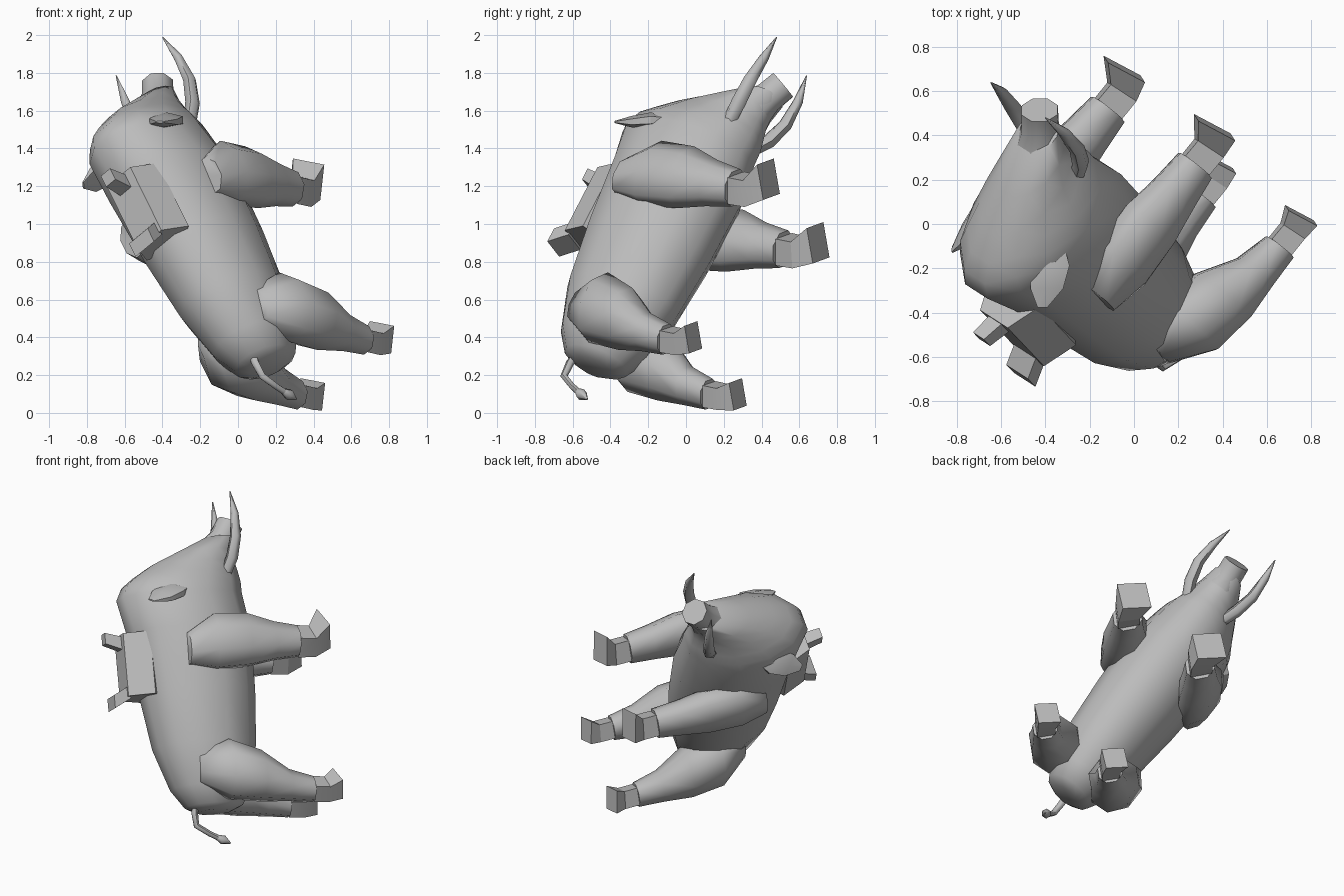
import bpy, bmesh, math
from mathutils import Vector, Matrix

cube = bpy.data.objects.get("Cube")
if cube:
    bpy.data.objects.remove(cube)

grey = bpy.data.materials.new("plain grey")
grey.use_nodes = True
COLOUR = (0.5, 0.5, 0.5, 1)
grey.diffuse_color = COLOUR
grey.node_tree.nodes["Principled BSDF"].inputs["Base Color"].default_value = COLOUR

# Animal frame: x sideways, y forward, z up its back; posed by one tilted matrix
side = Vector((0.69, -0.445, 0.57)).normalized()
ahead = Vector((-0.415, 0.43, 0.80))
ahead = (ahead - side * ahead.dot(side)).normalized()
up = side.cross(ahead)
POSE = Matrix((side, ahead, up)).transposed().to_4x4() @ Matrix.Translation((0.467, 0, 0))
X, Y, Z = Vector((1, 0, 0)), Vector((0, 1, 0)), Vector((0, 0, 1))


def finish(name, bm, mirror=False, angle=40):
    bmesh.ops.recalc_face_normals(bm, faces=bm.faces)
    mesh = bpy.data.meshes.new(name)
    bm.to_mesh(mesh)
    bm.free()
    mesh.materials.append(grey)
    ob = bpy.data.objects.new(name, mesh)
    bpy.context.collection.objects.link(ob)
    ob.matrix_world = POSE
    if mirror:
        ob.modifiers.new("Mirror", 'MIRROR')
    bpy.ops.object.select_all(action='DESELECT')
    ob.select_set(True)
    bpy.context.view_layer.objects.active = ob
    bpy.ops.object.shade_smooth_by_angle(angle=math.radians(angle))
    return ob


def loft(name, rings, n=8, mirror=False, angle=40):
    """Skin a row of rings, each given as centre, half-axis u, half-axis v."""
    bm = bmesh.new()
    loops = []
    for c, u, v in rings:
        turn = [2 * math.pi * (i + 0.5) / n for i in range(n)]
        loops.append([bm.verts.new(Vector(c) + u * math.cos(a) + v * math.sin(a)) for a in turn])
    for a, b in zip(loops, loops[1:]):
        for i in range(n):
            j = (i + 1) % n
            bm.faces.new((a[i], a[j], b[j], b[i]))
    bm.faces.new(loops[0])
    bm.faces.new(loops[-1])
    return finish(name, bm, mirror, angle)


def tube(name, path, n=6, mirror=False):
    """Round tapered tube along points given as x, y, z, radius."""
    pts = [Vector(p[:3]) for p in path]
    rings = []
    for i, p in enumerate(pts):
        d = (pts[min(i + 1, len(pts) - 1)] - pts[max(i - 1, 0)]).normalized()
        u = d.cross(X if abs(d.x) < 0.8 else Z).normalized()
        rings.append((p, u * path[i][3], d.cross(u) * path[i][3]))
    return loft(name, rings, n, mirror, 60)


# Body and head: forward position, centre height, half width, half height
body = [(-0.075, 0.32, 0.10, 0.11), (-0.04, 0.32, 0.16, 0.19), (0.08, 0.33, 0.22, 0.265),
        (0.35, 0.35, 0.27, 0.34), (0.7, 0.365, 0.30, 0.38), (1.1, 0.385, 0.315, 0.405),
        (1.33, 0.43, 0.285, 0.415), (1.41, 0.41, 0.26, 0.395), (1.47, 0.375, 0.225, 0.35),
        (1.54, 0.325, 0.19, 0.285), (1.62, 0.235, 0.15, 0.195), (1.71, 0.12, 0.105, 0.11)]
loft("body", [((0, y, z), X * w, Z * h) for y, z, w, h in body], 12, angle=60)

# Snout with a flat disc end
tube("snout", [(0, 1.63, 0.15, 0.12), (0, 1.71, 0.10, 0.09), (0, 1.80, 0.045, 0.088)], 8)

# Legs: x, y, z, sideways radius, lengthways radius
rear = [(0.19, 0.18, 0.46, 0.06, 0.10), (0.23, 0.16, 0.28, 0.16, 0.20),
        (0.235, 0.11, 0.07, 0.165, 0.17), (0.25, 0.04, -0.11, 0.105, 0.105),
        (0.255, 0.01, -0.27, 0.08, 0.085)]
front = [(0.29, 0.94, 0.50, 0.08, 0.11), (0.30, 0.98, 0.32, 0.125, 0.19),
         (0.295, 0.985, 0.10, 0.13, 0.18), (0.29, 0.975, -0.08, 0.11, 0.13),
         (0.285, 0.97, -0.24, 0.095, 0.105)]
for label, leg, toe, size in (("rear", rear, (0.265, 0.04, -0.44), 0.105),
                              ("front", front, (0.295, 1.045, -0.425), 0.135)):
    loft(label + "_legs", [(p[:3], X * p[3], Y * p[4]) for p in leg], 8, True, 60)
    # Hooves are square with their corners facing forward and sideways
    tilt = Vector((0, 0.96, 0.25))
    x, y, z, rx, ry = leg[-1]
    knuckle = (x, y - 0.005, (z + toe[2]) / 2 - 0.01)
    rings = [(leg[-1][:3], X * rx, Y * ry), (knuckle, X * rx, (Y + tilt) * ry * 0.5),
             (toe, X * size, tilt * size)]
    loft(label + "_hooves", [(c, (u + v) * 0.71, (v - u) * 0.71) for c, u, v in rings], 4, True, 20)

# Tusks
tube("tusks", [(0.12, 1.42, 0.16, 0.035), (0.18, 1.55, 0.11, 0.04), (0.21, 1.68, 0.085, 0.036),
               (0.203, 1.83, 0.075, 0.026), (0.178, 1.98, 0.085, 0.003)], 6, True)

# Ears: flattened, leaning back and outward
wide = Vector((0.69, -0.415, -0.601))
thin = Vector((0.57, 0.80, 0.112))
ear = [((0.205, 1.37, 0.47), 0.06, 0.025), ((0.24, 1.335, 0.55), 0.1, 0.04),
       ((0.27, 1.29, 0.64), 0.085, 0.03), ((0.294, 1.26, 0.72), 0.025, 0.006)]
loft("ears", [(c, wide * w, thin * t) for c, w, t in ear], 6, True, 30)

# Tail with a tuft
tube("tail", [(0.02, 0.0, 0.44, 0.025), (0.02, -0.08, 0.46, 0.022), (0.02, -0.165, 0.455, 0.02),
              (0.02, -0.22, 0.37, 0.018), (0.02, -0.25, 0.31, 0.018)])
tube("tail_tuft", [(0.02, -0.245, 0.32, 0.018), (0.02, -0.262, 0.285, 0.032),
                   (0.02, -0.285, 0.235, 0.004)])

# Saddle: arched cross-section extruded lengthways
bm = bmesh.new()
arch = [(-0.16, 0.70), (-0.09, 0.86), (0.09, 0.86), (0.16, 0.70), (0.11, 0.66), (-0.11, 0.66)]
face = bm.faces.new([bm.verts.new((x, 0.68, z)) for x, z in arch])
new = bmesh.ops.extrude_face_region(bm, geom=[face])["geom"]
bmesh.ops.translate(bm, vec=(0, 0.41, 0), verts=[g for g in new if isinstance(g, bmesh.types.BMVert)])
finish("saddle", bm, angle=20)

# Raised ends of the saddle
loft("saddle_front_horn", [((0, 1.03, 0.84), X * 0.06, Y * 0.06),
                           ((0, 1.07, 0.965), X * 0.05, Y * 0.05)], 4, angle=20)
loft("saddle_rear_rest", [((0, 0.71, 0.84), X * 0.10, Y * 0.06),
                          ((0, 0.65, 0.95), X * 0.10, Y * 0.06)], 4, angle=20)
